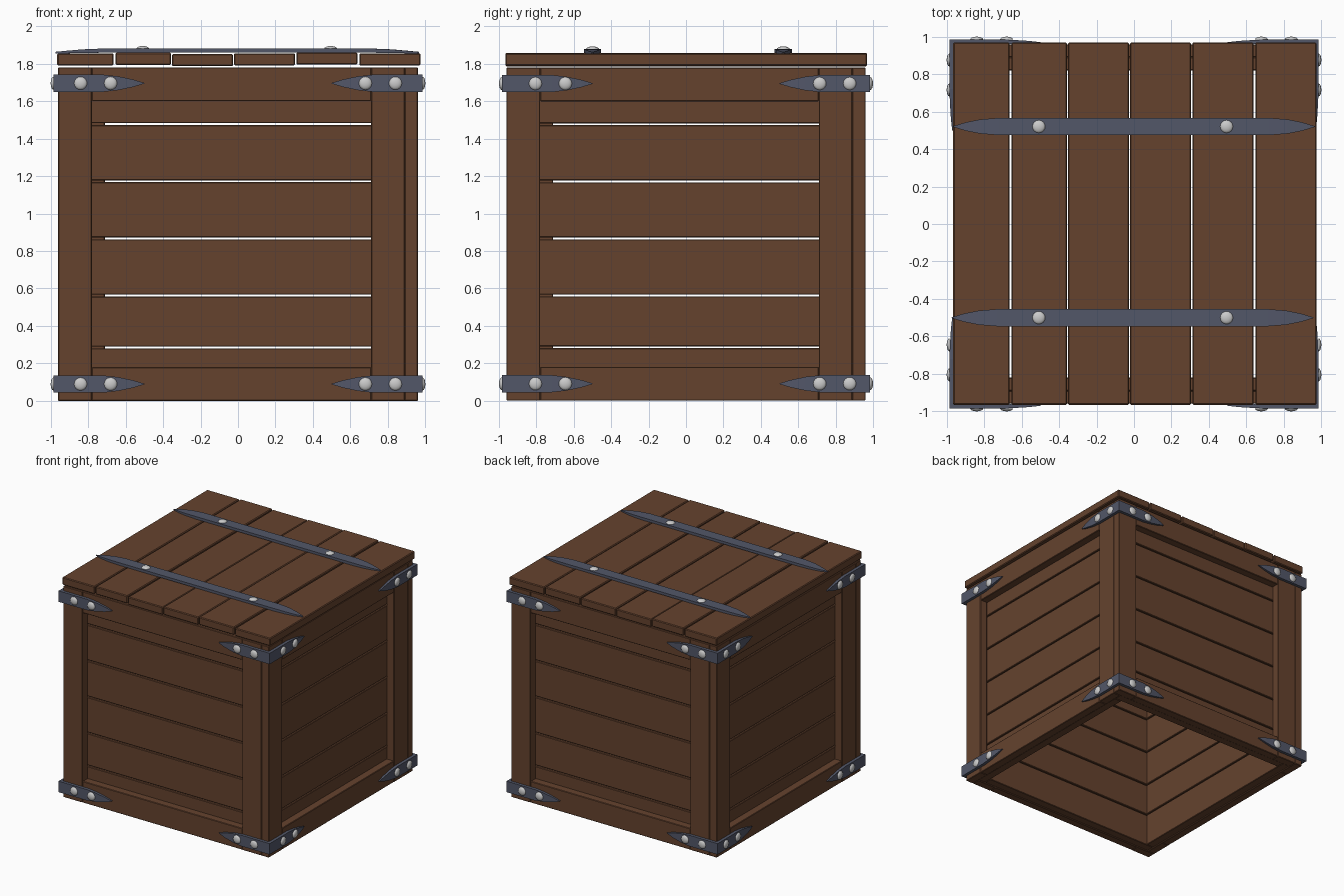
import bpy, bmesh
from math import pi
from mathutils import Matrix, Vector

if "Cube" in bpy.data.objects:
    bpy.data.objects.remove(bpy.data.objects["Cube"])


def material(name, col):
    m = bpy.data.materials.new(name)
    m.diffuse_color = (*col, 1)
    m.use_nodes = True
    m.node_tree.nodes["Principled BSDF"].inputs["Base Color"].default_value = m.diffuse_color
    return m


WOOD = material("wood", (0.13, 0.055, 0.027))
METAL = material("dark_metal", (0.085, 0.095, 0.14))


def finish(bm, name, mat=None):
    bmesh.ops.recalc_face_normals(bm, faces=bm.faces)
    me = bpy.data.meshes.new(name)
    bm.to_mesh(me)
    bm.free()
    ob = bpy.data.objects.new(name, me)
    bpy.context.collection.objects.link(ob)
    if mat:
        me.materials.append(mat)
    return ob


def board(name, lo, hi, rot=Matrix(), bevel=0.004):
    """Wooden box between two corners, turned about the crate's axis."""
    bm = bmesh.new()
    lo, hi = Vector(lo), Vector(hi)
    bmesh.ops.create_cube(bm, size=1)
    for v in bm.verts:
        v.co = (lo + hi) / 2 + v.co * (hi - lo)
    bmesh.ops.bevel(bm, geom=list(bm.edges), offset=bevel, segments=1, affect='EDGES')
    bm.transform(rot)
    return finish(bm, name, WOOD)


def strip(name, stations, origin, u, w, n):
    """Metal strip lofted through (distance, half width, bottom, top) stations."""
    bm = bmesh.new()
    o, u, w, n = map(Vector, (origin, u, w, n))
    rings = []
    for d, h, b, t in stations:
        rings.append([bm.verts.new(o + u * d + w * s * h + n * z)
                      for s, z in ((-1, b), (1, b), (1, t), (-1, t))])
    for a, c in zip(rings, rings[1:]):
        for i in range(4):
            j = (i + 1) % 4
            bm.faces.new((a[i], a[j], c[j], c[i]))
    bm.faces.new(rings[0])
    bm.faces.new(rings[-1])
    return finish(bm, name, METAL)


def rivet(name, pos, n):
    """Low domed rivet head facing direction n."""
    bm = bmesh.new()
    bmesh.ops.create_uvsphere(bm, u_segments=16, v_segments=8, radius=0.035)
    low = [v for v in bm.verts if v.co.z < -0.001]
    bmesh.ops.delete(bm, geom=low, context='VERTS')
    q = Vector(n).to_track_quat('Z', 'Y').to_matrix().to_4x4()
    bm.transform(Matrix.Translation(pos) @ q @ Matrix.Diagonal((1, 1, 0.45, 1)))
    for f in bm.faces:
        f.smooth = True
    return finish(bm, name)


# four identical walls: frame posts, rails and recessed planks
gaps = [0.0, 0.285, 0.562, 0.867, 1.172, 1.477, 1.775]
for k, side in enumerate(("front", "right", "back", "left")):
    R = Matrix.Rotation(k * pi / 2, 4, 'Z')
    board(side + "_post_a", (-0.96, -0.96, 0), (-0.78, -0.89, 1.78), R)
    board(side + "_post_b", (0.71, -0.96, 0), (0.89, -0.89, 1.78), R)
    board(side + "_bottom_rail", (-0.78, -0.958, 0), (0.71, -0.89, 0.18), R)
    board(side + "_top_rail", (-0.78, -0.958, 1.60), (0.71, -0.89, 1.78), R)
    for i, (a, b) in enumerate(zip(gaps, gaps[1:])):
        board(f"{side}_plank_{i + 1}", (-0.89, -0.89, a + 0.005),
              (0.82, -0.82, b - 0.005), R)

# lid planks, slightly uneven in height
lid = [(-0.965, -0.664, 1.790), (-0.654, -0.357, 1.793), (-0.352, -0.026, 1.786),
       (-0.022, 0.304, 1.790), (0.311, 0.637, 1.794), (0.647, 0.974, 1.790)]
for i, (a, b, z) in enumerate(lid):
    board(f"lid_plank_{i + 1}", (a, -0.965, z), (b, 0.968, z + 0.065), bevel=0.006)

# lid straps with tapered, drooping ends
half = [(0.965, 0.002, 0.0, 0.008), (0.90, 0.022, 0.0, 0.014),
        (0.82, 0.038, 0.002, 0.021), (0.72, 0.046, 0.003, 0.025)]
stations = [(-d, h, b, t) for d, h, b, t in half] + half[::-1]
for name, y, x in (("back", 0.52, 0.0), ("front", -0.50, -0.008)):
    strip(name + "_lid_strap", stations, (x, y, 1.855), (1, 0, 0), (0, 1, 0), (0, 0, 1))
    for j, rx in enumerate((-0.508, 0.494)):
        rivet(f"{name}_lid_rivet_{j + 1}", (rx, y, 1.878), (0, 0, 1))

# corner brackets: two pointed arms wrapped around each corner, with rivets
arm = [(0.96, 0.046, 0, 0.025), (0.72, 0.046, 0, 0.025), (0.64, 0.037, 0, 0.022),
       (0.56, 0.02, 0, 0.017), (0.50, 0.002, 0, 0.01)]
outer = [(0.985,) + arm[0][1:]] + arm[1:]
for level, z in (("lower", 0.09), ("upper", 1.695)):
    for sx, xs in ((-1, "left"), (1, "right")):
        for sy, ys in ((-1, "front"), (1, "back")):
            name = f"{level}_{ys}_{xs}_bracket"
            strip(name + "_a", outer, (0, sy * 0.96, z), (sx, 0, 0), (0, 0, 1), (0, sy, 0))
            strip(name + "_b", arm, (sx * 0.96, 0, z), (0, sy, 0), (0, 0, 1), (sx, 0, 0))
            for j, d in enumerate((0.68, 0.84)):
                rivet(f"{name}_rivet_a{j + 1}", (sx * d, sy * 0.984, z), (0, sy, 0))
                rivet(f"{name}_rivet_b{j + 1}", (sx * 0.984, sy * d + 0.035, z), (sx, 0, 0))
